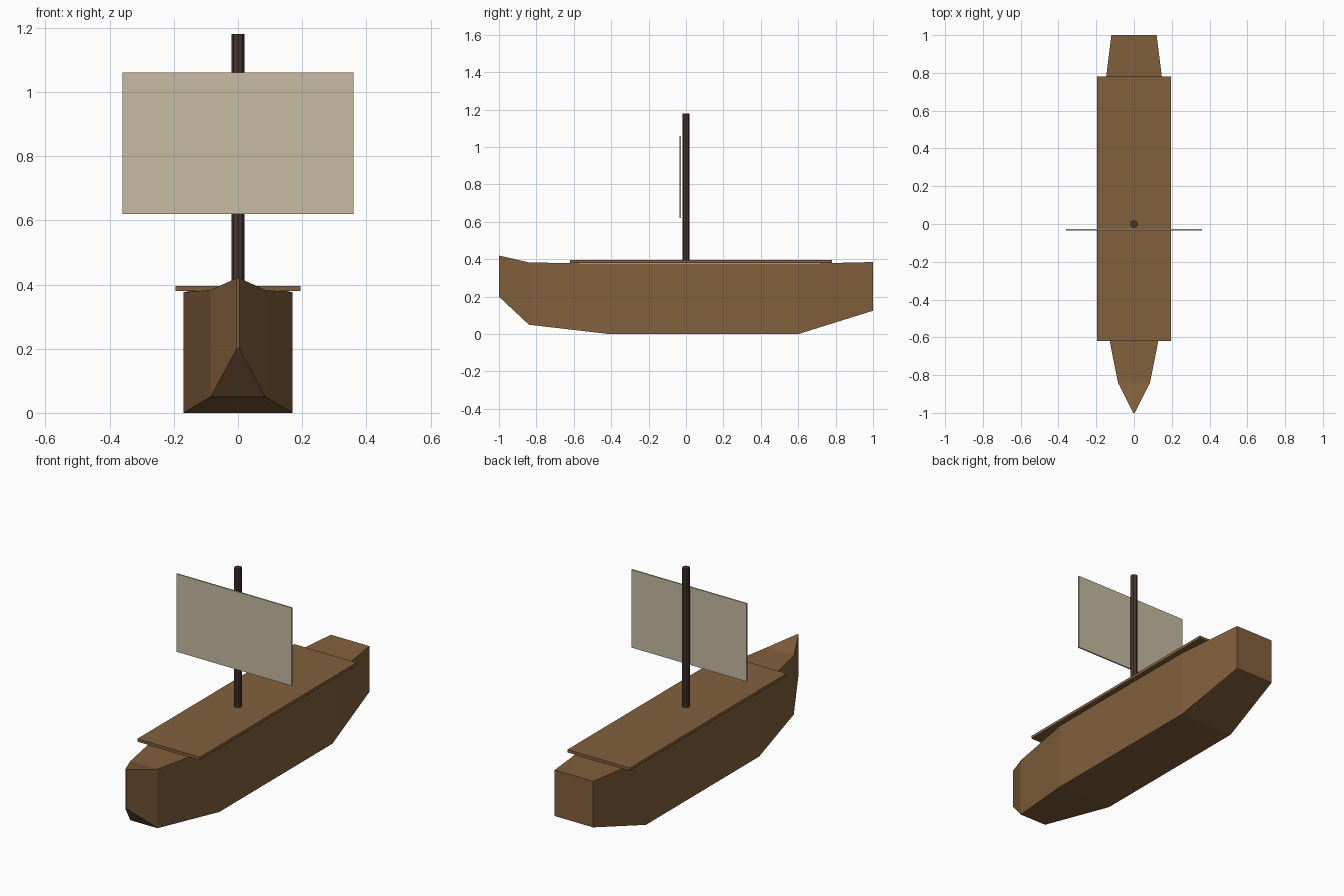
import bpy
import bmesh

cube = bpy.data.objects.get("Cube")
if cube:
    bpy.data.objects.remove(cube, do_unlink=True)


def material(name, rgb):
    mat = bpy.data.materials.new(name)
    mat.use_nodes = True
    color = (*rgb, 1.0)
    mat.diffuse_color = color
    bsdf = mat.node_tree.nodes["Principled BSDF"]
    bsdf.inputs["Base Color"].default_value = color
    bsdf.inputs["Roughness"].default_value = 0.9
    return mat


wood = material("brown wood", (0.225, 0.117, 0.046))
dark_wood = material("dark wood", (0.065, 0.036, 0.026))
canvas = material("cream canvas", (0.57, 0.495, 0.36))


def finish(name, bm, mat):
    bmesh.ops.recalc_face_normals(bm, faces=bm.faces)
    mesh = bpy.data.meshes.new(name)
    bm.to_mesh(mesh)
    bm.free()
    mesh.materials.append(mat)
    obj = bpy.data.objects.new(name, mesh)
    bpy.context.collection.objects.link(obj)
    return obj


def box(name, center, size, mat):
    bm = bmesh.new()
    bmesh.ops.create_cube(bm, size=1)
    bmesh.ops.scale(bm, vec=size, verts=bm.verts)
    bmesh.ops.translate(bm, vec=center, verts=bm.verts)
    return finish(name, bm, mat)


# Hull: rectangular sections (y, half width, keel z, rim z) from bow to stern
sections = [
    (-1.0, 0.004, 0.20, 0.42),
    (-0.84, 0.085, 0.05, 0.383),
    (-0.41, 0.17, 0.0, 0.376),
    (0.60, 0.17, 0.0, 0.376),
    (1.0, 0.12, 0.125, 0.385),
]
bm = bmesh.new()
rings = [
    [bm.verts.new(p) for p in ((-w, y, lo), (w, y, lo), (w, y, hi), (-w, y, hi))]
    for y, w, lo, hi in sections
]
for a, b in zip(rings, rings[1:]):
    for i in range(4):
        j = (i + 1) % 4
        bm.faces.new((a[i], a[j], b[j], b[i]))
bm.faces.new(rings[0])
bm.faces.new(rings[-1])
finish("hull", bm, wood)

# Deck plank overhanging the hull
box("deck", (0, 0.08, 0.388), (0.39, 1.40, 0.016), wood)

# Mast
bm = bmesh.new()
bmesh.ops.create_cone(bm, cap_ends=True, segments=8, radius1=0.02, radius2=0.02, depth=0.80)
bmesh.ops.translate(bm, vec=(0, 0, 0.78), verts=bm.verts)
finish("mast", bm, dark_wood)

# Sail hanging in front of the mast
box("sail", (0, -0.031, 0.84), (0.72, 0.008, 0.44), canvas)
